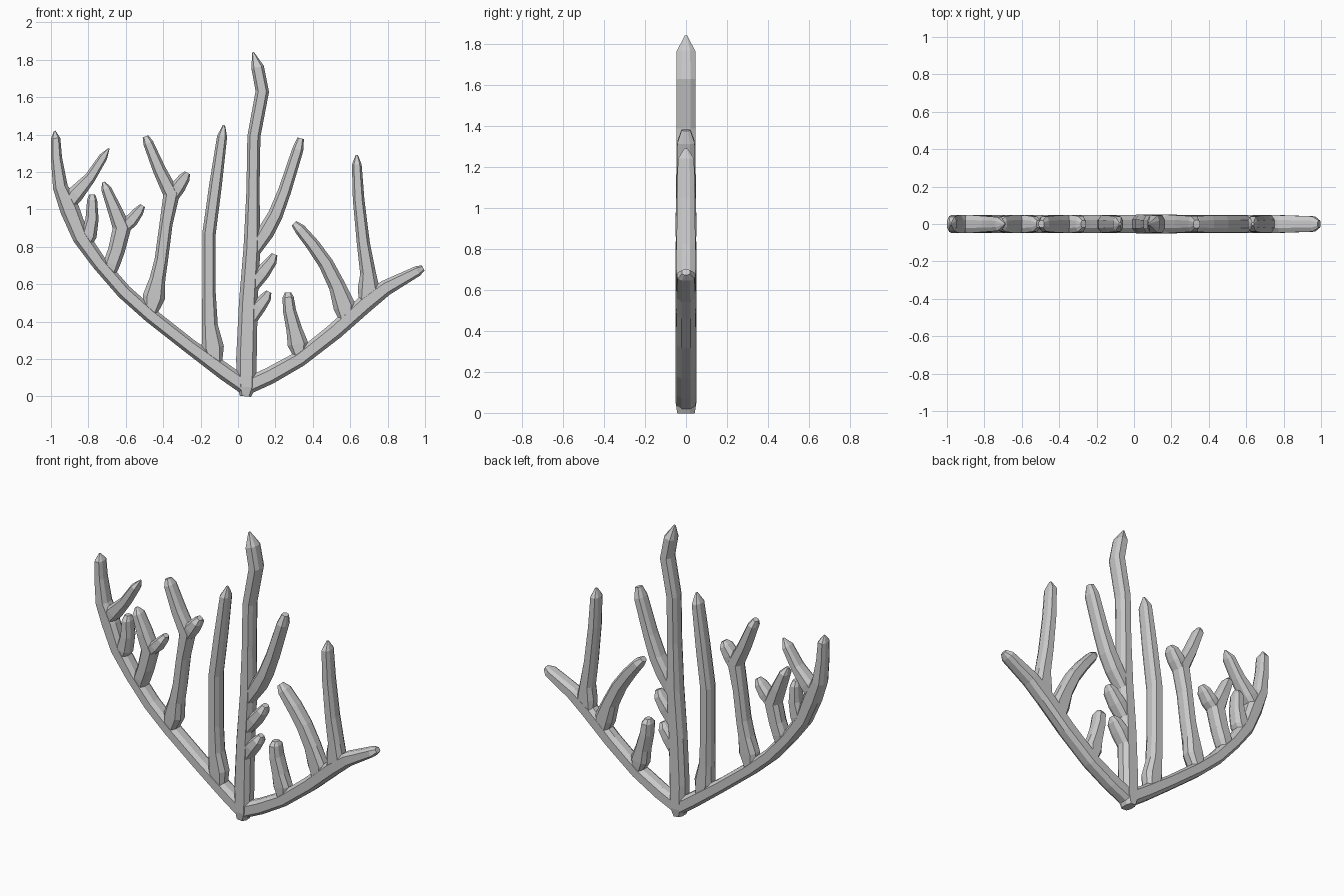
import bpy, bmesh
from mathutils import Vector

parts = []


def branch(name, pts):
    """Eight-sided tapering tube in the xz plane; pts are (x, z, half width)."""
    cap = 0.0505 - 0.0003 * len(parts)
    bm = bmesh.new()
    rings = []
    for i, (x, z, w) in enumerate(pts):
        a, b = pts[max(i - 1, 0)], pts[min(i + 1, len(pts) - 1)]
        t = Vector((b[0] - a[0], 0, b[1] - a[1])).normalized()
        n = Vector((t.z, 0, -t.x))
        d = min(cap, 0.02 + 0.75 * w) if w > 0.02 else w * 1.2
        section = [(w, .45*d), (.6*w, d), (-.6*w, d), (-w, .45*d),
                   (-w, -.45*d), (-.6*w, -d), (.6*w, -d), (w, -.45*d)]
        rings.append([bm.verts.new(Vector((x, v, z)) + n * u) for u, v in section])
    for r, s in zip(rings, rings[1:]):
        for k in range(8):
            bm.faces.new((r[k], r[(k+1) % 8], s[(k+1) % 8], s[k]))
    bm.faces.new(rings[0][::-1])
    bm.faces.new(rings[-1])
    bmesh.ops.recalc_face_normals(bm, faces=bm.faces)
    mesh = bpy.data.meshes.new(name)
    bm.to_mesh(mesh)
    bm.free()
    ob = bpy.data.objects.new(name, mesh)
    bpy.context.collection.objects.link(ob)
    parts.append(ob)


# Central stem and its side twigs
branch("stem", [(.04, .0, .03), (.045, .05, .05), (.045, .2, .055), (.055, .5, .05),
                (.075, .8, .045), (.08, 1.1, .035), (.085, 1.39, .035),
                (.13, 1.63, .036), (.105, 1.76, .034), (.08, 1.84, .005)])
branch("stem_twig_high", [(.08, .77, .035), (.15, .88, .045), (.2, .97, .04),
                          (.25, 1.1, .035), (.32, 1.32, .03), (.335, 1.38, .018)])
branch("stem_twig_mid", [(.07, .58, .035), (.13, .66, .04), (.18, .725, .03),
                         (.195, .76, .017)])
branch("stem_twig_low", [(.06, .4, .035), (.11, .48, .04), (.15, .53, .03),
                         (.165, .56, .015)])

# Left arm and the branches rising from it
branch("left_arm", [(.06, .045, .035), (.03, .06, .045), (-.07, .13, .045),
                    (-.26, .27, .04), (-.47, .435, .04), (-.61, .56, .04),
                    (-.74, .71, .04), (-.84, .85, .045), (-.9, 1., .052),
                    (-.95, 1.12, .04), (-.97, 1.27, .03), (-.975, 1.38, .025),
                    (-.98, 1.42, .004)])
branch("left_end_fork", [(-.91, 1.02, .035), (-.87, 1.08, .045), (-.79, 1.17, .03),
                         (-.72, 1.28, .023), (-.69, 1.325, .004)])
branch("left_short_twig", [(-.82, .8, .03), (-.8, .86, .045), (-.78, .95, .035),
                           (-.78, 1.05, .027), (-.78, 1.08, .016)])
branch("left_outer_branch", [(-.69, .64, .03), (-.675, .71, .045), (-.65, .78, .045),
                             (-.62, .9, .05), (-.66, 1., .038), (-.705, 1.11, .027),
                             (-.72, 1.145, .008)])
branch("left_outer_fork", [(-.63, .88, .03), (-.57, .94, .036), (-.53, .99, .027),
                           (-.51, 1.02, .015)])
branch("left_mid_branch", [(-.47, .44, .035), (-.45, .53, .06), (-.43, .63, .042),
                           (-.41, .73, .036), (-.385, .92, .035), (-.355, 1.08, .045),
                           (-.42, 1.21, .035), (-.48, 1.355, .027), (-.495, 1.39, .016)])
branch("left_mid_fork", [(-.365, 1.04, .03), (-.32, 1.12, .04), (-.285, 1.17, .03),
                         (-.27, 1.195, .016)])
branch("left_inner_branch", [(-.12, .17, .035), (-.135, .26, .06), (-.15, .38, .042),
                             (-.155, .55, .036), (-.155, .87, .036), (-.12, 1.13, .034),
                             (-.085, 1.39, .027), (-.075, 1.45, .006)])

# Right arm and the branches rising from it
branch("right_arm", [(.02, .045, .035), (.06, .06, .045), (.17, .11, .045),
                     (.33, .2, .042), (.52, .35, .045), (.68, .495, .048),
                     (.79, .58, .042), (.96, .67, .028), (.99, .687, .016)])
branch("right_inner_twig", [(.33, .21, .03), (.32, .28, .055), (.3, .36, .042),
                            (.275, .46, .035), (.268, .53, .03), (.267, .555, .017)])
branch("right_mid_branch", [(.58, .4, .035), (.57, .48, .06), (.53, .59, .045),
                            (.47, .71, .04), (.4, .81, .036), (.33, .895, .03),
                            (.3, .925, .017)])
branch("right_outer_branch", [(.68, .5, .035), (.7, .57, .06), (.695, .66, .042),
                              (.67, .82, .035), (.645, 1.05, .031), (.635, 1.24, .026),
                              (.635, 1.29, .006)])

# Fuse everything into one solid
coral = parts[0]
bpy.context.view_layer.objects.active = coral
for ob in parts[1:]:
    mod = coral.modifiers.new("fuse", 'BOOLEAN')
    mod.operation = 'UNION'
    mod.solver = 'EXACT'
    mod.object = ob
    bpy.ops.object.modifier_apply(modifier=mod.name)
    bpy.data.objects.remove(ob)
coral.name = "branching_coral"
